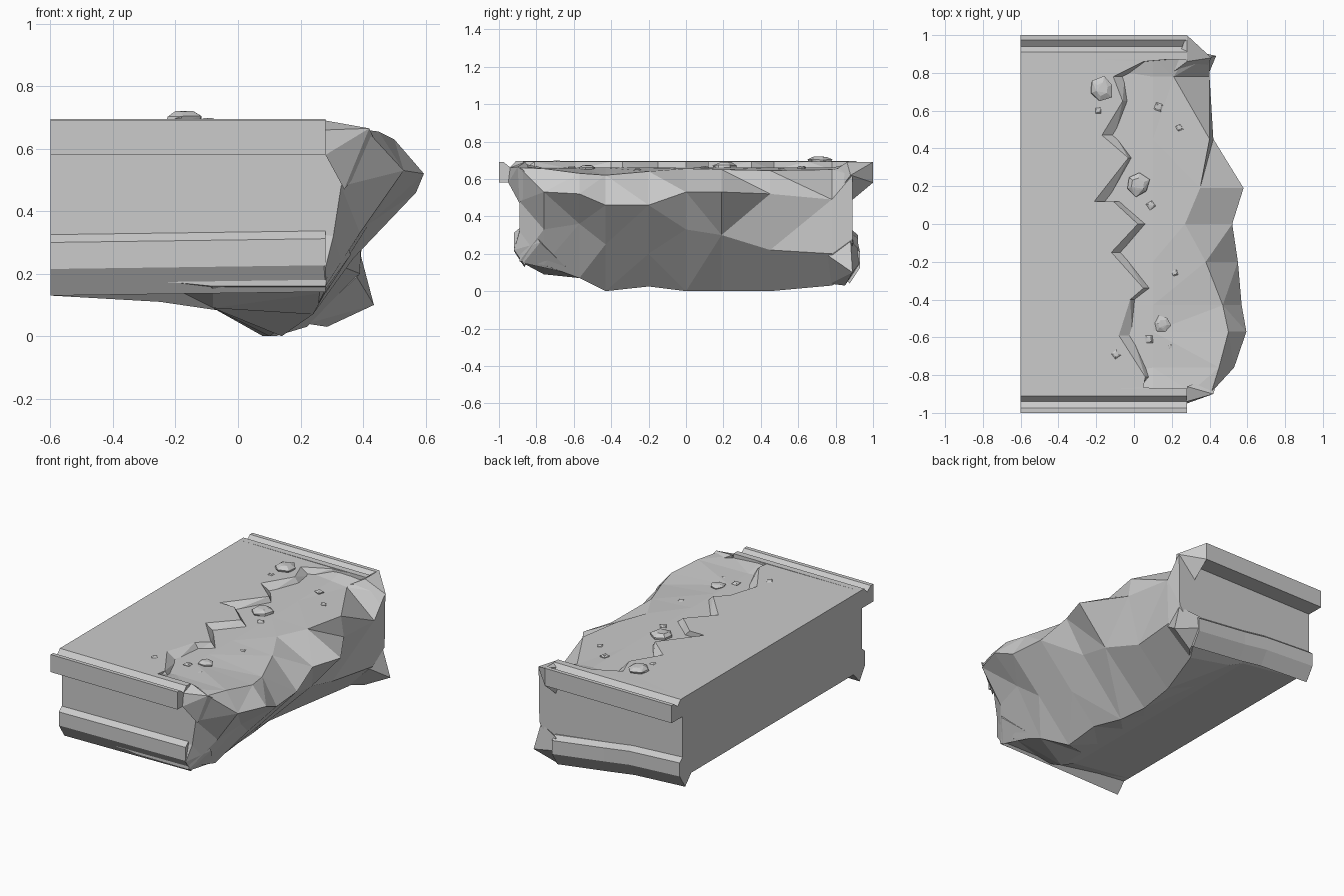
import bpy, bmesh, math, random

if "Cube" in bpy.data.objects:
    bpy.data.objects.remove(bpy.data.objects["Cube"])

random.seed(4)


def finish(name, bm):
    bmesh.ops.recalc_face_normals(bm, faces=bm.faces[:])
    me = bpy.data.meshes.new(name)
    bm.to_mesh(me)
    bm.free()
    ob = bpy.data.objects.new(name, me)
    bpy.context.collection.objects.link(ob)
    return ob


def loft(name, rings):
    """Skin closed rings of equal length, capping both ends."""
    bm = bmesh.new()
    vs = [[bm.verts.new(p) for p in r] for r in rings]
    n = len(rings[0])
    for a, b in zip(vs, vs[1:]):
        for i in range(n):
            j = (i + 1) % n
            bm.faces.new((a[i], a[j], b[j], b[i]))
    bm.faces.new(vs[0])
    bm.faces.new(vs[-1])
    bm.normal_update()
    bmesh.ops.triangulate(bm, faces=bm.faces[:], ngon_method='EAR_CLIP')
    return finish(name, bm)


def hull(name, pts):
    """Convex chunk of rock around the given points."""
    bm = bmesh.new()
    for p in pts:
        bm.verts.new(p)
    bmesh.ops.convex_hull(bm, input=bm.verts[:])
    loose = [v for v in bm.verts if not v.link_faces]
    bmesh.ops.delete(bm, geom=loose, context='VERTS')
    return finish(name, bm)


# Broken body: x-z outline per y station (y, rim, nose, mid, foot)
stations = [
    (-.89, .30, .67, .41, .66, .33, .48, .28, .16),
    (-.76, .45, .655, .53, .53, .39, .33, .28, .14),
    (-.57, .50, .63, .595, .52, .42, .36, .24, .07),
    (-.43, .47, .62, .57, .46, .37, .25, .14, 0),
    (-.20, .38, .64, .55, .46, .31, .20, .14, .025),
    (0, .27, .655, .52, .53, .39, .33, .10, 0),
    (.19, .35, .65, .58, .53, .38, .30, .08, 0),
    (.45, .40, .645, .42, .52, .34, .22, .12, 0),
    (.78, .21, .65, .40, .49, .39, .20, .22, .03),
    (.89, .28, .67, .40, .62, .395, .28, .28, .09),
]
rings = []
for y, rx, rz, nx, nz, mx, mz, fx, fz in stations:
    edge = abs(y) > .85
    rings.append([(-.6, y, .655), (.1, y, .685 if edge else .66), (rx, y, rz), (nx, y, nz),
                  (mx, y, mz), (fx, y, fz),
                  (-.08, y, .16 if edge else .09), (-.18, y, .17 if edge else .14),
                  (-.6, y, .195)])
body = loft("broken_slab", rings)

# Intact deck surface with a zigzag broken edge: x, y, slope width
crack = [(.28, -.88, 0), (.05, -.865, 0), (.06, -.81, .03), (-.08, -.59, .07),
         (-.02, -.40, .03), (.05, -.34, .04), (-.12, -.15, .06), (.02, 0, .05),
         (-.11, .12, .04), (-.21, .12, .07), (-.03, .35, .02), (-.17, .47, .07),
         (-.06, .65, .03), (-.11, .78, .06), (.05, .86, .02), (.28, .88, 0)]
top = [(-.6, .89, .695), (-.6, -.89, .695)] + [(x, y, .692) for x, y, w in crack]
low = [(-.6, .89, .65), (-.6, -.89, .65)] + [(x + w, y, .65) for x, y, w in crack]
parts = [loft("deck_surface", [low, top])]

# Upper kerbs with gutter, and lower ledges, on both long sides
kerb = [(.87, .58), (1, .58), (1, .69), (.975, .69), (.94, .662), (.91, .695), (.87, .695)]
ledge = [(.82, .325), (.89, .325), (.92, .30), (.92, .215), (.865, .13), (.80, .20)]
for s, side in ((-1, "front"), (1, "back")):
    parts.append(loft(side + "_kerb", [[(x, s * y, z) for y, z in kerb] for x in (-.6, .28)]))
    path = [(-.6, 0, 0), (.28, .012, 0)] if s < 0 else [
        (-.6, 0, 0), (-.25, -.02, 0), (-.08, -.045, 0), (.28, -.09, .01)]
    parts.append(loft(side + "_ledge", [[(x, s * (y + dy), z + dz) for y, z in ledge]
                                        for x, dz, dy in path]))

# Fractured corners joining the kerbs and ledges to the rock face
parts += [
    hull("back_corner", [(.28, 1, .69), (.28, 1, .58), (.28, .86, .69), (.41, .88, .62),
                         (.36, .78, .49), (.28, .88, .48), (.2, .8, .65)]),
    hull("front_corner", [(.28, -.94, .66), (.28, -.95, .58), (.28, -.86, .69),
                          (.42, -.90, .665), (.34, -.89, .47), (.45, -.8, .6)]),
    hull("front_foot", [(.2, -.9, .30), (.28, -.92, .22), (.28, -.87, .15), (.36, -.78, .26),
                        (.33, -.86, .42), (.25, -.6, .09)]),
    hull("back_tip", [(.285, .85, .03), (.435, .89, .10), (.39, .88, .27), (.26, .93, .15),
                      (.26, .92, .23), (.22, .77, .04), (.38, .76, .19)])]

# Weld the masonry into one solid so no inner faces remain
bpy.context.view_layer.objects.active = body
for part in parts:
    mod = body.modifiers.new("join_" + part.name, 'BOOLEAN')
    mod.operation, mod.solver, mod.object = 'UNION', 'EXACT', part
    bpy.ops.object.modifier_apply(modifier=mod.name)
    bpy.data.objects.remove(part)

# Loose rubble on the deck: x, y, radius, base height
rubble = [(-.17, .715, .066, .685), (-.19, .6, .024, .685), (.13, .62, .028, .655),
          (.24, .51, .022, .65), (.02, .21, .065, .655), (.09, .10, .026, .655),
          (.215, -.26, .022, .645), (.15, -.53, .046, .65), (.08, -.61, .028, .655),
          (.19, -.65, .02, .65), (-.095, -.69, .026, .685)]
for i, (x, y, r, z) in enumerate(rubble):
    n = 6 if r > .04 else 4
    turn = random.uniform(0, 1.5)
    pts = []
    for k, h in ((.95, 0), (1, .3), (.55, .55)):
        for j in range(n):
            a = turn + j * math.tau / n
            q = r * k * random.uniform(.85, 1.08)
            pts.append((x + q * math.cos(a), y + q * math.sin(a),
                        z + h * r * random.uniform(.8, 1.0)))
    hull("rubble_%02d" % (i + 1), pts)
